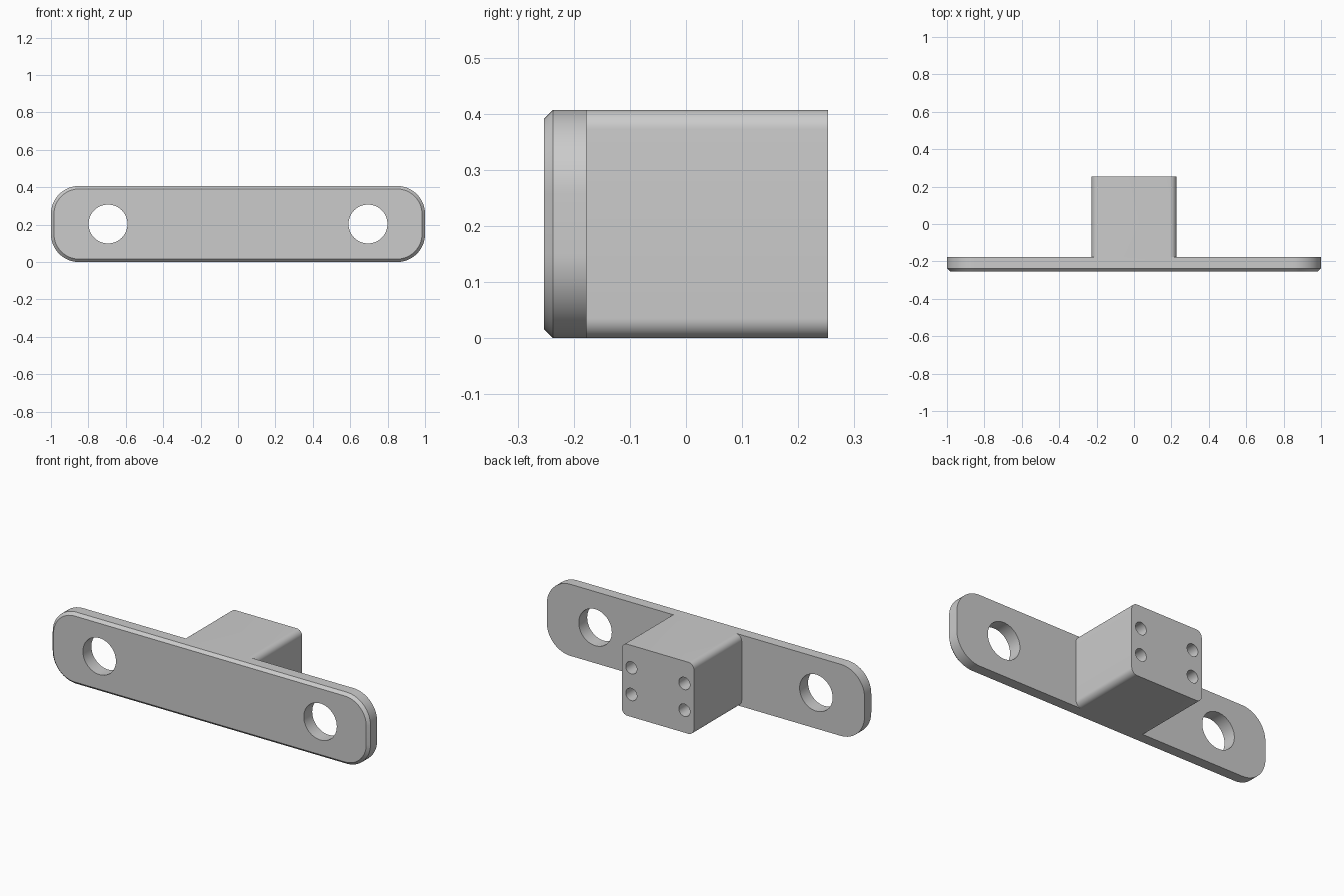
import bpy, math
from mathutils import Vector

HEIGHT = 0.407
MID_Z = HEIGHT / 2
FRONT, PLATE_BACK, BACK = -0.253, -0.177, 0.253
CHAMFER = 0.016

old = bpy.data.objects.get("Cube")
if old:
    bpy.data.objects.remove(old, do_unlink=True)

grey = bpy.data.materials.new("plain grey")
grey.use_nodes = True
colour = (0.6, 0.6, 0.6, 1)
grey.diffuse_color = colour
grey.node_tree.nodes["Principled BSDF"].inputs["Base Color"].default_value = colour


def rounded_outline(half_w, half_h, radius, steps):
    """Counter-clockwise rounded rectangle in x and z."""
    points = []
    for corner, (sx, sz) in enumerate([(1, 1), (-1, 1), (-1, -1), (1, -1)]):
        for i in range(steps + 1):
            a = math.pi / 2 * (corner + i / steps)
            points.append((sx * (half_w - radius) + radius * math.cos(a),
                           MID_Z + sz * (half_h - radius) + radius * math.sin(a)))
    return points


def loft(name, sections):
    """Join outlines placed at rising y into a closed solid."""
    n = len(sections[0][1])
    verts = [(x, y, z) for y, outline in sections for x, z in outline]
    faces = [tuple(range(n))[::-1], tuple(range(len(verts) - n, len(verts)))]
    for s in range(len(sections) - 1):
        a, b = s * n, (s + 1) * n
        faces += [(a + i, a + (i + 1) % n, b + (i + 1) % n, b + i) for i in range(n)]
    # The outline turns so that the y-facing caps need reversing
    mesh = bpy.data.meshes.new(name)
    mesh.from_pydata(verts, [], [f[::-1] for f in faces])
    mesh.materials.append(grey)
    obj = bpy.data.objects.new(name, mesh)
    bpy.context.collection.objects.link(obj)
    return obj


def combine(target, other, operation):
    mod = target.modifiers.new(operation.lower(), 'BOOLEAN')
    mod.operation, mod.object, mod.solver = operation, other, 'EXACT'
    bpy.context.view_layer.objects.active = target
    bpy.ops.object.modifier_apply(modifier=mod.name)
    bpy.data.objects.remove(other, do_unlink=True)


def drill(target, x, z, radius, y_start, y_end):
    bpy.ops.mesh.primitive_cylinder_add(
        vertices=48, radius=radius, depth=y_end - y_start,
        location=(x, (y_start + y_end) / 2, z), rotation=(math.pi / 2, 0, 0))
    cutter = bpy.context.object
    cutter.name = "hole_cutter"
    cutter.hide_render = True
    cutter.data.materials.append(grey)
    combine(target, cutter, 'DIFFERENCE')


# Mounting plate with a chamfered front rim
full = rounded_outline(1, MID_Z, 0.15, 16)
inset = rounded_outline(1 - CHAMFER, MID_Z - CHAMFER, 0.15 - CHAMFER, 16)
bracket = loft("mounting_bracket",
               [(FRONT, inset), (FRONT + CHAMFER, full), (PLATE_BACK, full)])

# Block standing out from the back of the plate
side = rounded_outline(0.227, MID_Z, 0.035, 10)
block = loft("rear_block", [(PLATE_BACK - 0.02, side), (BACK, side)])
combine(bracket, block, 'UNION')

# Large through holes in the plate, small blind screw holes in the block
for sx in (-1, 1):
    drill(bracket, sx * 0.695, MID_Z, 0.104, FRONT - 0.1, PLATE_BACK + 0.1)
    for sz in (-1, 1):
        drill(bracket, sx * 0.167, MID_Z + sz * 0.076, 0.035, BACK - 0.25, BACK + 0.1)

bpy.ops.object.select_all(action='DESELECT')
bracket.select_set(True)
bpy.context.view_layer.objects.active = bracket
bpy.ops.object.shade_smooth_by_angle(angle=math.radians(30))
